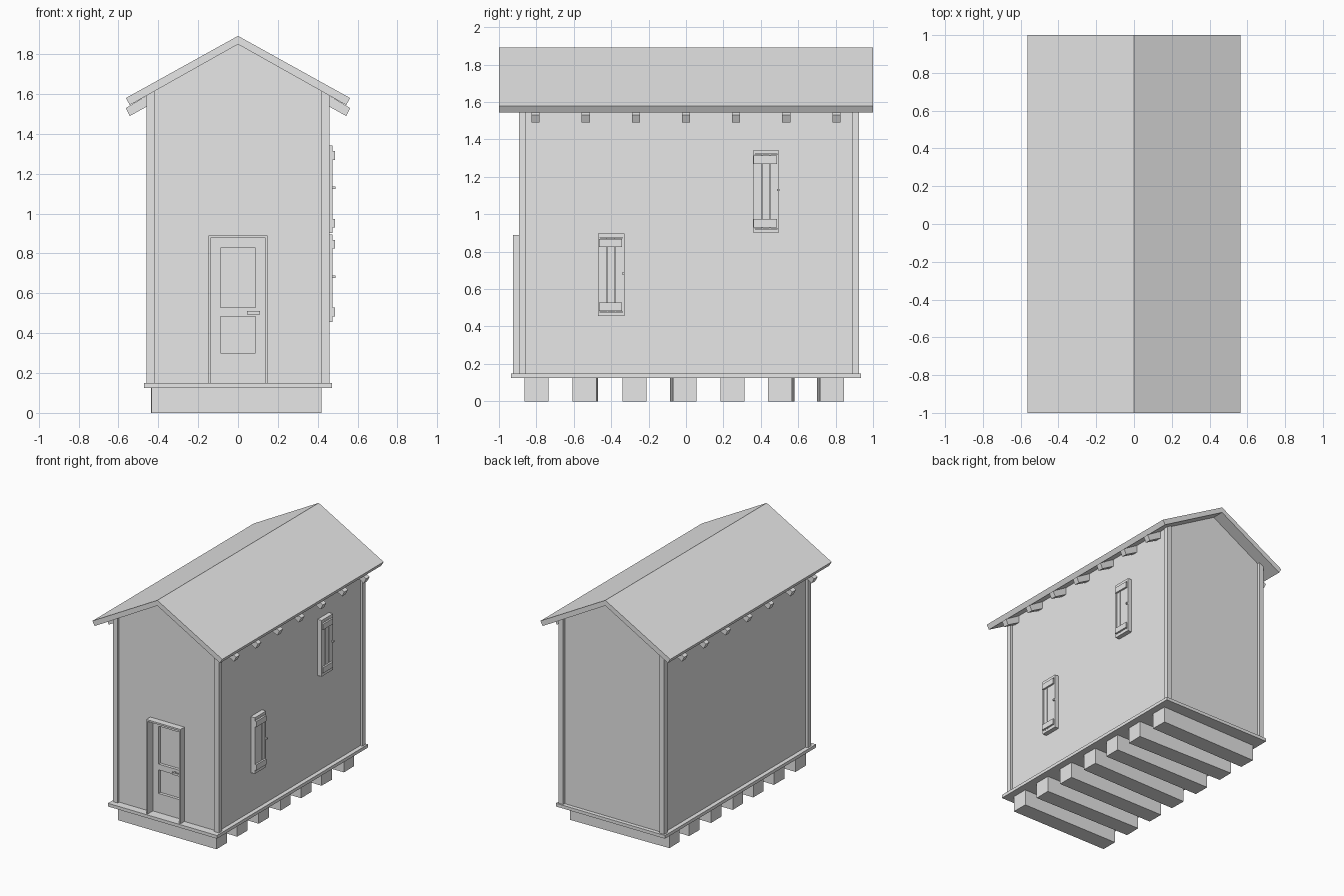
import bpy, bmesh, math
from mathutils import Matrix

cube = bpy.data.objects.get("Cube")
if cube:
    bpy.data.objects.remove(cube, do_unlink=True)

grey = bpy.data.materials.new("plain grey")
grey.use_nodes = True
colour = (0.8, 0.8, 0.8, 1)
grey.diffuse_color = colour
grey.node_tree.nodes["Principled BSDF"].inputs["Base Color"].default_value = colour


def finish(name, bm):
    bmesh.ops.recalc_face_normals(bm, faces=bm.faces)
    mesh = bpy.data.meshes.new(name)
    bm.to_mesh(mesh)
    bm.free()
    mesh.materials.append(grey)
    obj = bpy.data.objects.new(name, mesh)
    bpy.context.collection.objects.link(obj)
    return obj


def box(name, x, y, z, yaw=0):
    """Box between pairs of limits, turned about its own upright axis."""
    bm = bmesh.new()
    size = [b - a for a, b in (x, y, z)]
    centre = [(a + b) / 2 for a, b in (x, y, z)]
    matrix = (Matrix.Translation(centre) @ Matrix.Rotation(math.radians(yaw), 4, "Z")
              @ Matrix.Diagonal((*size, 1)))
    bmesh.ops.create_cube(bm, size=1, matrix=matrix)
    return finish(name, bm)


def prism(name, profile, y):
    """Extrude an x-z profile along y."""
    bm = bmesh.new()
    face = bm.faces.new([bm.verts.new((px, y[0], pz)) for px, pz in profile])
    made = bmesh.ops.extrude_face_region(bm, geom=[face])["geom"]
    verts = [v for v in made if isinstance(v, bmesh.types.BMVert)]
    bmesh.ops.translate(bm, verts=verts, vec=(0, y[1] - y[0], 0))
    return finish(name, bm)


SLOPE = 0.554
FLOOR = 0.15
WALL_X = 0.44


def under_roof(x):
    return 1.852 - SLOPE * abs(x)


# Floor and the slightly crooked beams under it
box("floor_slab", (-0.473, 0.473), (-0.936, 0.936), (0.125, FLOOR))
for i, yaw in enumerate((0, -0.6, 0, 1, 0, -1, 1)):
    y = -0.8 + 0.262 * i
    box(f"floor_beam_{i + 1}", (-0.435, 0.418), (y - 0.064, y + 0.064), (0, 0.126), yaw)

# Walls, with a doorway notched out of the front skin
eave = under_roof(WALL_X)
gable = [(WALL_X, FLOOR), (WALL_X, eave), (0, under_roof(0)), (-WALL_X, eave), (-WALL_X, FLOOR)]
prism("house_walls", gable, (-0.835, 0.905))
doorway = [(-0.14, FLOOR), (-0.14, 0.88), (0.14, 0.88), (0.14, FLOOR)]
prism("front_wall", gable + doorway, (-0.875, -0.835))

# Corner posts
for side, s in (("left", 1), ("right", -1)):
    post = [(s * x, z) for x, z in ((0.418, FLOOR), (0.459, FLOOR),
                                    (0.459, under_roof(0.459)), (0.418, under_roof(0.418)))]
    prism(f"front_{side}_post", post, (-0.893, -0.855))
    prism(f"back_{side}_post", post, (0.887, 0.925))

# Roof and rafter ends
right_half = [(0.563, 1.58), (0.543, 1.545)]
left_half = [(-x, z) for x, z in reversed(right_half)]
roof = prism("roof", [(0, 1.892)] + right_half + [(0, 1.85)] + left_half, (-1, 1))
for side, s in (("left", 1), ("right", -1)):
    rafter = [(s * x, z) for x, z in ((0.563, 1.53), (0.543, 1.49), (0.36, 1.591), (0.38, 1.64))]
    for i in range(7):
        y = (i - 3) * 0.268
        prism(f"{side}_rafter_{i + 1}", rafter, (y - 0.022, y + 0.022))

# Door frame
frame = [(-0.148, FLOOR), (-0.148, 0.89), (0.148, 0.89), (0.148, FLOOR),
         (0.137, FLOOR), (0.137, 0.877), (-0.137, 0.877), (-0.137, FLOOR)]
prism("door_frame", frame, (-0.925, -0.837))

# Door: stiles and rails around two sunken panels
depth = (-0.858, -0.834)
for side, s in (("left", 1), ("right", -1)):
    box(f"door_{side}_stile", sorted((s * 0.087, s * 0.138)), depth, (FLOOR, 0.878))
for name, z in (("top", (0.827, 0.878)), ("middle", (0.485, 0.53)), ("bottom", (FLOOR, 0.30))):
    box(f"door_{name}_rail", (-0.087, 0.087), depth, z)
box("door_handle", (0.045, 0.11), (-0.885, -0.872), (0.495, 0.512))
box("door_handle_stem", (0.05, 0.062), (-0.875, -0.856), (0.497, 0.51))

# Shuttered windows on the left wall
for name, y, z in (("lower", -0.40, 0.676), ("upper", 0.428, 1.122)):
    w, h = 0.07, 0.22
    face = (0.43, 0.475)
    for end, s in (("back", 1), ("front", -1)):
        box(f"{name}_window_{end}_jamb", face,
            sorted((y + s * w, y + s * (w - 0.01))), (z - h, z + h))
    for end, s in (("top", 1), ("bottom", -1)):
        box(f"{name}_window_{end}_rail", face, (y - w, y + w),
            sorted((z + s * h, z + s * (h - 0.02))))
    # Planks with narrow gaps, two battens and a knob
    for i in range(3):
        py = y + (i - 1) * 0.042
        box(f"{name}_shutter_plank_{i + 1}", (0.43, 0.472), (py - 0.0195, py + 0.0195),
            (z - 0.197, z + 0.197))
    for i, bz in enumerate((z - 0.17, z + 0.17)):
        box(f"{name}_shutter_batten_{i + 1}", (0.47, 0.486), (y - w + 0.004, y + w - 0.012),
            (bz - 0.022, bz + 0.022))
    box(f"{name}_shutter_knob", (0.47, 0.489), (y + 0.058, y + 0.072), (z + 0.002, z + 0.014))
